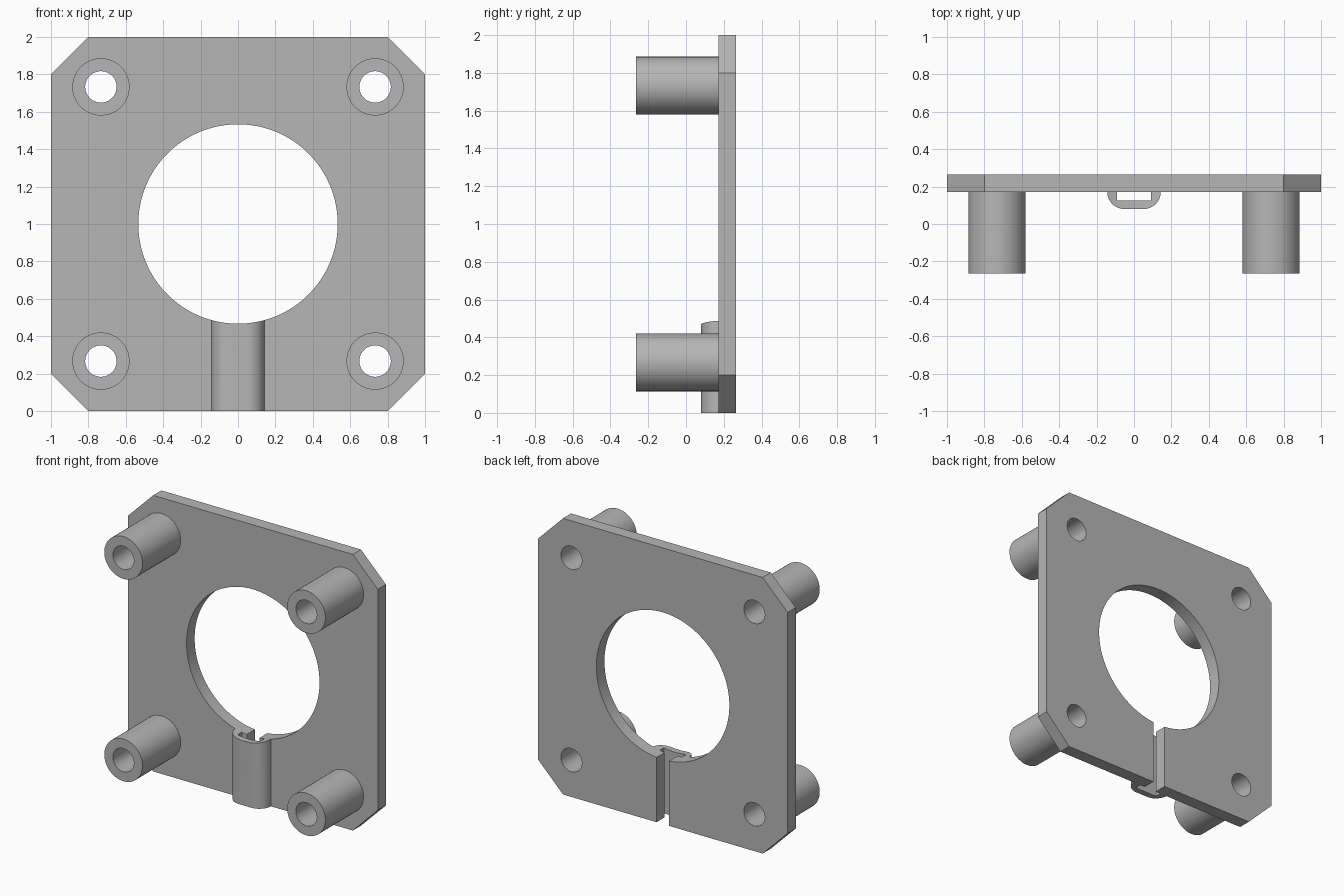
import bpy, bmesh, math
from mathutils import Vector

default = bpy.data.objects.get("Cube")
if default:
    bpy.data.objects.remove(default, do_unlink=True)

grey = bpy.data.materials.new("plain grey")
grey.use_nodes = True
colour = (0.47, 0.47, 0.47, 1)
grey.diffuse_color = colour
grey.node_tree.nodes["Principled BSDF"].inputs["Base Color"].default_value = colour

BACK, FACE, TIP = 0.265, 0.172, -0.265   # depths of plate back, plate face, post ends
RIB_W, RIB_Y = 0.143, 0.08
POST = 0.733


def prism(name, points, direction):
    """Extrude a closed outline of 3D points along a direction."""
    bm = bmesh.new()
    face = bm.faces.new([bm.verts.new(p) for p in points])
    out = bmesh.ops.extrude_face_region(bm, geom=[face])
    moved = [v for v in out["geom"] if isinstance(v, bmesh.types.BMVert)]
    bmesh.ops.translate(bm, verts=moved, vec=Vector(direction))
    bmesh.ops.recalc_face_normals(bm, faces=bm.faces)
    mesh = bpy.data.meshes.new(name)
    bm.to_mesh(mesh)
    bm.free()
    mesh.materials.append(grey)
    obj = bpy.data.objects.new(name, mesh)
    bpy.context.collection.objects.link(obj)
    return obj


def rod(name, x, z, radius, y0, y1, sides=64):
    turn = [2 * math.pi * i / sides for i in range(sides)]
    ring = [(x + radius * math.cos(a), y0, z + radius * math.sin(a)) for a in turn]
    return prism(name, ring, (0, y1 - y0, 0))


def box(name, half_x, y0, y1, z0, z1):
    base = [(-half_x, y0, z0), (half_x, y0, z0), (half_x, y1, z0), (-half_x, y1, z0)]
    return prism(name, base, (0, 0, z1 - z0))


def cut(obj, cutters):
    bpy.context.view_layer.objects.active = obj
    for c in cutters:
        mod = obj.modifiers.new("cut", "BOOLEAN")
        mod.operation, mod.solver, mod.object = "DIFFERENCE", "EXACT", c
        bpy.ops.object.modifier_apply(modifier=mod.name)


# Cutters: centre opening, screw holes, and the T-shaped slot
opening = rod("opening_cutter", 0, 1, 0.533, -0.5, 0.5, 128)
throat = box("throat_cutter", 0.05, 0.15, 0.4, -0.1, 0.8)
cavity = box("cavity_cutter", 0.09, 0.125, FACE + 0.001, -0.1, 0.8)
corners = [(sx * POST, 1 + sz * POST) for sx in (-1, 1) for sz in (-1, 1)]
holes = [rod("hole_cutter", x, z, 0.084, -0.5, 0.5) for x, z in corners]

# Plate with chamfered corners
outline = [(-0.8, 0), (0.8, 0), (1, 0.2), (1, 1.8), (0.8, 2), (-0.8, 2), (-1, 1.8), (-1, 0.2)]
plate = prism("plate", [(x, FACE, z) for x, z in outline], (0, BACK - FACE, 0))
cut(plate, [opening, throat] + holes)

# Rounded rib below the opening, trimmed by it
r = FACE - RIB_Y
arc = [math.pi / 2 * i / 12 for i in range(13)]
right = [(RIB_W - r + r * math.cos(a), FACE - r * math.sin(a), 0) for a in arc]
left = [(-x, y, z) for x, y, z in reversed(right)]
rib = prism("slot_rib", right + left, (0, 0, 0.7))
cut(rib, [opening, cavity])

# Hollow standoff posts
parts = [plate, rib]
for (x, z), hole in zip(corners, holes):
    name = ("lower" if z < 1 else "upper") + ("_right" if x < 0 else "_left") + "_standoff"
    post = rod(name, x, z, 0.153, TIP, FACE)
    cut(post, [hole])
    parts.append(post)

for c in [opening, throat, cavity] + holes:
    bpy.data.objects.remove(c, do_unlink=True)

# Smooth the round walls, keep the edges sharp
bpy.ops.object.select_all(action="DESELECT")
for p in parts:
    p.select_set(True)
bpy.context.view_layer.objects.active = plate
bpy.ops.object.shade_smooth_by_angle(angle=math.radians(30))
